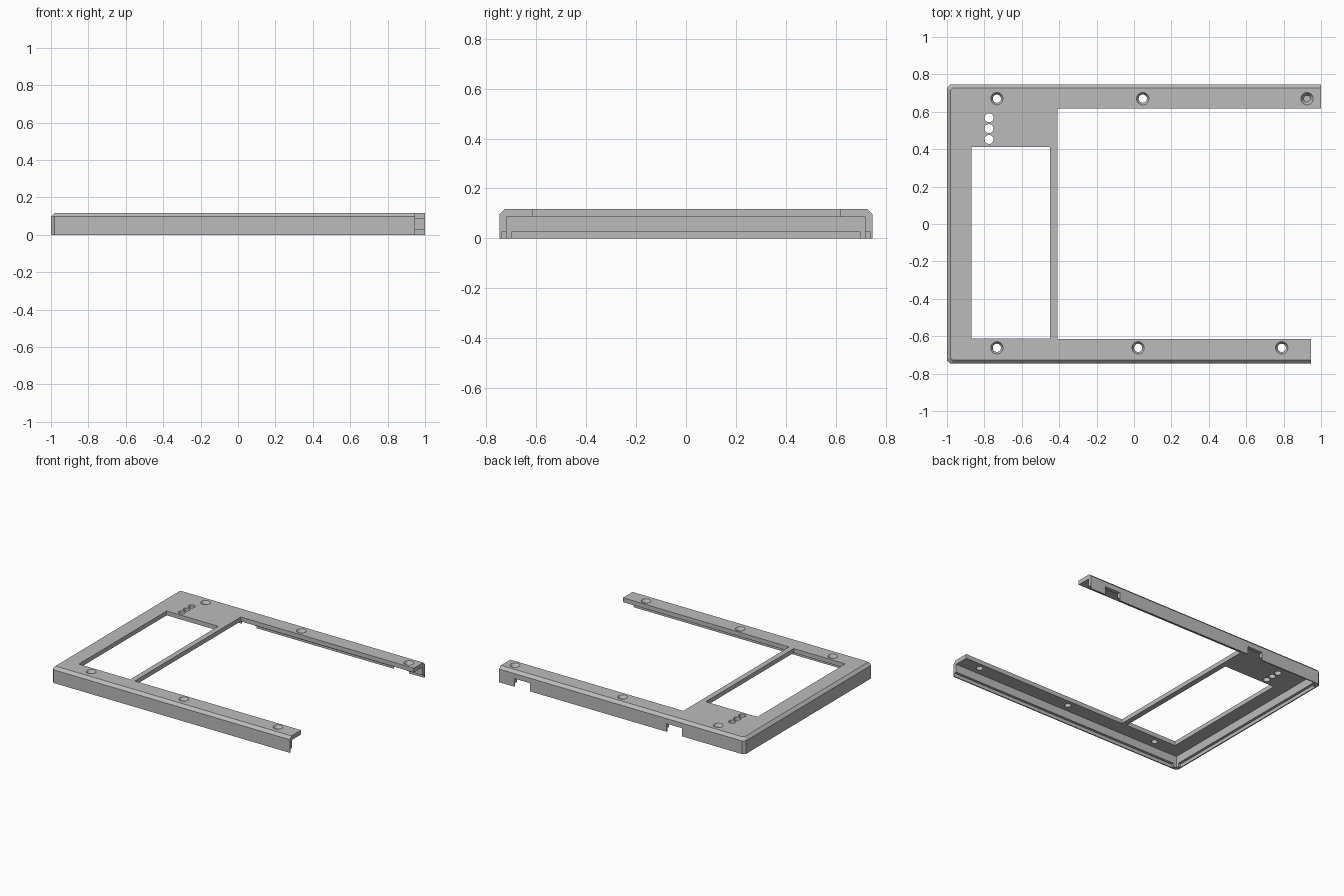
import bpy
import bmesh
from mathutils import Matrix

if "Cube" in bpy.data.objects:
    bpy.data.objects.remove(bpy.data.objects["Cube"], do_unlink=True)

# Main dimensions
W, D, H = 1.0, 0.747, 0.117      # half width, half depth, height
C = 0.02                         # chamfer
CEILING = 0.085                  # underside of the top plate
WALL = 0.027

grey = bpy.data.materials.new("Grey plastic")
grey.use_nodes = True
grey.diffuse_color = (0.5, 0.5, 0.5, 1)
grey.node_tree.nodes["Principled BSDF"].inputs["Base Color"].default_value = (0.5, 0.5, 0.5, 1)


def finish(bm, name):
    bmesh.ops.recalc_face_normals(bm, faces=bm.faces)
    mesh = bpy.data.meshes.new(name)
    bm.to_mesh(mesh)
    bm.free()
    mesh.materials.append(grey)
    ob = bpy.data.objects.new(name, mesh)
    bpy.context.scene.collection.objects.link(ob)
    return ob


def outline(d, k):
    # Rectangle inset by d, with its two left corners cut by k
    x, y = -W + d, D - d
    return [(W, -y), (W, y), (x + k, y), (x, y - k), (x, -y + k), (x + k, -y)]


def shell_block():
    bm = bmesh.new()
    rings = []
    for z, d, k in ((0, 0, C), (H - C, 0, C), (H, C, 0.6 * C)):
        rings.append([bm.verts.new((x, y, z)) for x, y in outline(d, k)])
    bm.faces.new(rings[0])
    bm.faces.new(rings[-1])
    for a, b in zip(rings, rings[1:]):
        for i in range(len(a)):
            j = (i + 1) % len(a)
            bm.faces.new((a[i], a[j], b[j], b[i]))
    return finish(bm, "case_frame")


def box(x0, x1, y0, y1, z0, z1):
    bm = bmesh.new()
    m = Matrix.Translation(((x0 + x1) / 2, (y0 + y1) / 2, (z0 + z1) / 2))
    m = m @ Matrix.Diagonal((x1 - x0, y1 - y0, z1 - z0, 1))
    bmesh.ops.create_cube(bm, size=1, matrix=m)
    return finish(bm, "cutter")


def cone(x, y, r0, r1, z0, z1):
    bm = bmesh.new()
    bmesh.ops.create_cone(bm, cap_ends=True, segments=32, radius1=r0, radius2=r1,
                          depth=z1 - z0, matrix=Matrix.Translation((x, y, (z0 + z1) / 2)))
    return finish(bm, "cutter")


frame = shell_block()
LOW, HIGH = -0.1, 0.2
cutters = [
    # Hollow underside
    box(-W + WALL, 1.2, -D + WALL, D - WALL, LOW, CEILING),
    # Large opening between the arms, and the window beside it
    box(-0.41, 1.2, -0.615, 0.618, LOW, HIGH),
    box(-0.87, -0.45, -0.612, 0.412, LOW, HIGH),
    # Shorter front arm
    box(0.945, 1.2, -1, 0, LOW, HIGH),
    # Step along the inner foot of the left wall
    box(-W + 0.008, -0.9, -0.7, 0.7, LOW, 0.025),
]
# Steps along the inner feet of both arms
for side in (-1, 1):
    y0, y1 = sorted((side * 0.65, side * (D - 0.008)))
    cutters.append(box(-0.95, 1.2, y0, y1, LOW, 0.025))
# Notches in the back wall
for x in (-0.49, 0.75):
    cutters.append(box(x, x + 0.125, 0.68, 0.9, LOW, 0.06))
# Countersunk screw holes
screws = [(x, 0.67) for x in (-0.733, 0.047, 0.925)]
screws += [(x, -0.662) for x in (-0.733, 0.022, 0.79)]
for x, y in screws:
    cutters.append(cone(x, y, 0.022, 0.022, LOW, HIGH))
    cutters.append(cone(x, y, 0.018, 0.036, H - 0.025, H + 0.005))
# Row of three indicator holes
for i in range(3):
    cutters.append(cone(-0.775, 0.452 + i * 0.058, 0.024, 0.024, LOW, HIGH))

for i, cutter in enumerate(cutters):
    mod = frame.modifiers.new("cut_%d" % i, "BOOLEAN")
    mod.operation = "DIFFERENCE"
    mod.solver = "EXACT"
    mod.object = cutter

# Bake the cuts and drop the cutters
graph = bpy.context.evaluated_depsgraph_get()
baked = bpy.data.meshes.new_from_object(frame.evaluated_get(graph))
frame.modifiers.clear()
frame.data = baked
baked.materials.clear()
baked.materials.append(grey)
baked.polygons.foreach_set("material_index", [0] * len(baked.polygons))
for cutter in cutters:
    bpy.data.objects.remove(cutter, do_unlink=True)

bpy.context.view_layer.objects.active = frame
frame.select_set(True)
bpy.ops.object.shade_smooth_by_angle(angle=0.5)
